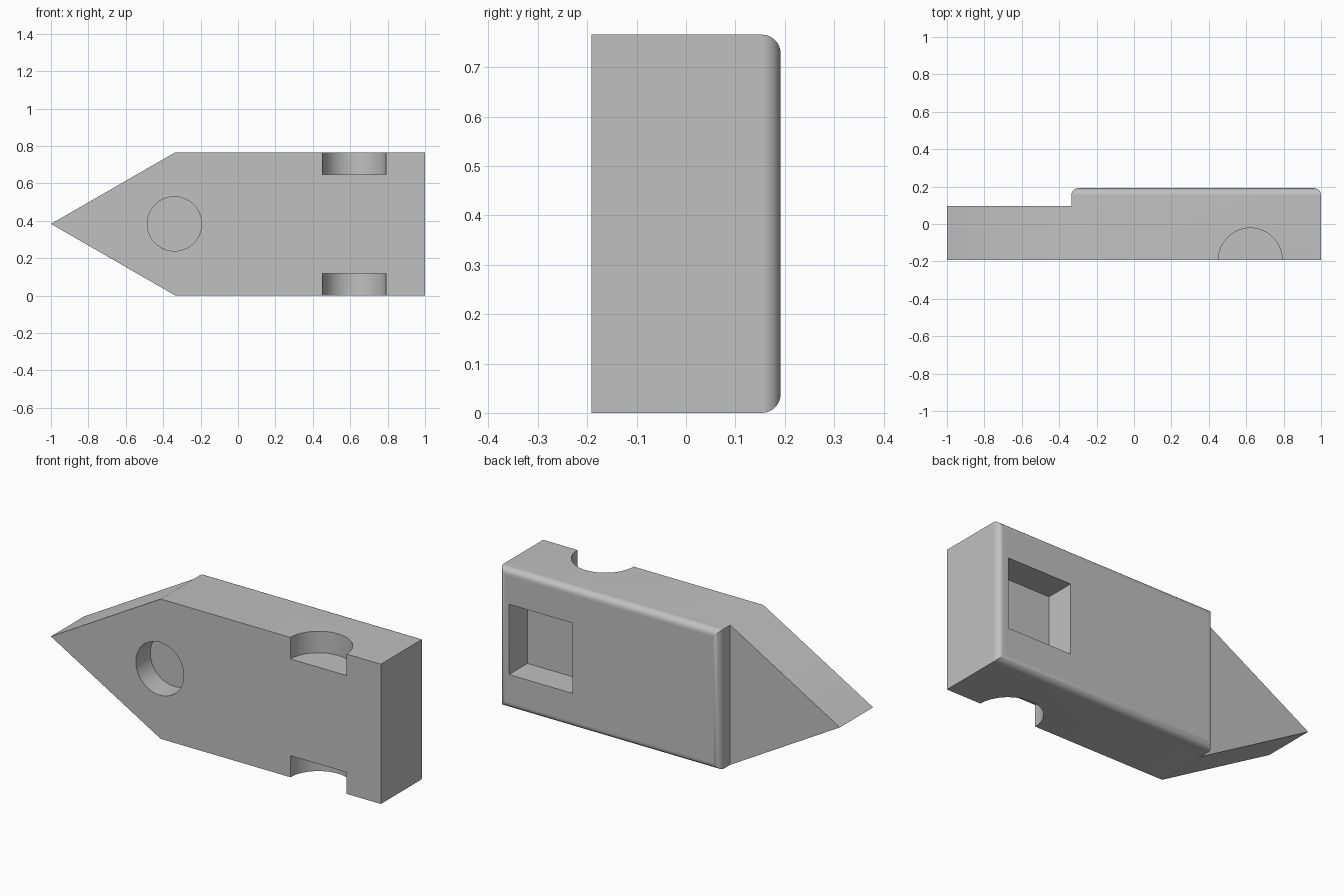
import bpy, bmesh, math
from mathutils import Vector, Matrix

if "Cube" in bpy.data.objects:
    bpy.data.objects.remove(bpy.data.objects["Cube"], do_unlink=True)

HEIGHT, MID = 0.766, 0.383
FRONT, STEP, BACK = -0.1915, 0.096, 0.1915
SHOULDER = -0.335

grey = bpy.data.materials.new("plain grey")
grey.use_nodes = True
colour = (0.53, 0.53, 0.53, 1)
grey.diffuse_color = colour
grey.node_tree.nodes["Principled BSDF"].inputs["Base Color"].default_value = colour


def make_object(name, bm):
    bmesh.ops.recalc_face_normals(bm, faces=bm.faces)
    mesh = bpy.data.meshes.new(name)
    bm.to_mesh(mesh)
    bm.free()
    mesh.materials.append(grey)
    obj = bpy.data.objects.new(name, mesh)
    bpy.context.collection.objects.link(obj)
    return obj


def cylinder_cutter(name, centre, radius, depth, tilt=0):
    bm = bmesh.new()
    place = Matrix.Translation(centre) @ Matrix.Rotation(tilt, 4, "X")
    bmesh.ops.create_cone(bm, cap_ends=True, segments=64, radius1=radius,
                          radius2=radius, depth=depth, matrix=place)
    return make_object(name, bm)


def box_cutter(name, centre, size):
    bm = bmesh.new()
    bmesh.ops.create_cube(bm, size=1, matrix=Matrix.Translation(centre) @ Matrix.Diagonal((*size, 1)))
    return make_object(name, bm)


# Pointed plate, with the rectangular part raised further at the back
bm = bmesh.new()
profile = [(-1, MID), (SHOULDER, 0), (1, 0), (1, HEIGHT), (SHOULDER, HEIGHT)]
face = bm.faces.new([bm.verts.new((x, FRONT, z)) for x, z in profile])
new = bmesh.ops.extrude_face_region(bm, geom=[face])["geom"]
rear_verts = [v for v in new if isinstance(v, bmesh.types.BMVert)]
bmesh.ops.translate(bm, verts=rear_verts, vec=(0, STEP - FRONT, 0))
rear = next(f for f in new if isinstance(f, bmesh.types.BMFace))
corners = [v for v in rear.verts if abs(v.co.x - SHOULDER) < 0.001]
bmesh.utils.face_split(rear, corners[0], corners[1])
bm.faces.ensure_lookup_table()
pad = next(f for f in bm.faces if len(f.verts) == 4
           and all(v.co.y > 0 and v.co.x > -0.5 for v in f.verts))
pad = bmesh.ops.extrude_discrete_faces(bm, faces=[pad])["faces"][0]
bmesh.ops.translate(bm, verts=pad.verts[:], vec=(0, BACK - STEP, 0))
bmesh.ops.recalc_face_normals(bm, faces=bm.faces)

# Rounded rim of the back face
bmesh.ops.bevel(bm, geom=pad.edges[:], offset=0.038, offset_type="OFFSET",
                segments=8, profile=0.5, affect="EDGES")
bmesh.ops.dissolve_limit(bm, angle_limit=math.radians(1), verts=bm.verts, edges=bm.edges)
body = make_object("pointed_block", bm)

# Round front recess, two half-round edge notches and a square back pocket
cutters = [
    cylinder_cutter("front_recess", Vector((-0.34, FRONT, MID)), 0.145, 0.25, math.pi / 2),
    cylinder_cutter("bottom_notch", Vector((0.622, FRONT, 0)), 0.17, 0.236),
    cylinder_cutter("top_notch", Vector((0.622, FRONT, HEIGHT)), 0.17, 0.236),
    box_cutter("back_pocket", Vector((0.746, BACK, MID)), (0.385, 0.32, 0.385)),
]
bpy.context.view_layer.objects.active = body
for cutter in cutters:
    cutter.hide_render = True
    cut = body.modifiers.new(cutter.name, "BOOLEAN")
    cut.operation = "DIFFERENCE"
    cut.solver = "EXACT"
    cut.object = cutter
    bpy.ops.object.modifier_apply(modifier=cut.name)
    bpy.data.objects.remove(cutter, do_unlink=True)

# Smooth curves, crisp edges
bpy.ops.object.select_all(action="DESELECT")
body.select_set(True)
bpy.ops.object.shade_smooth_by_angle(angle=math.radians(30))
weighted = body.modifiers.new("flat_faces", "WEIGHTED_NORMAL")
weighted.keep_sharp = True
